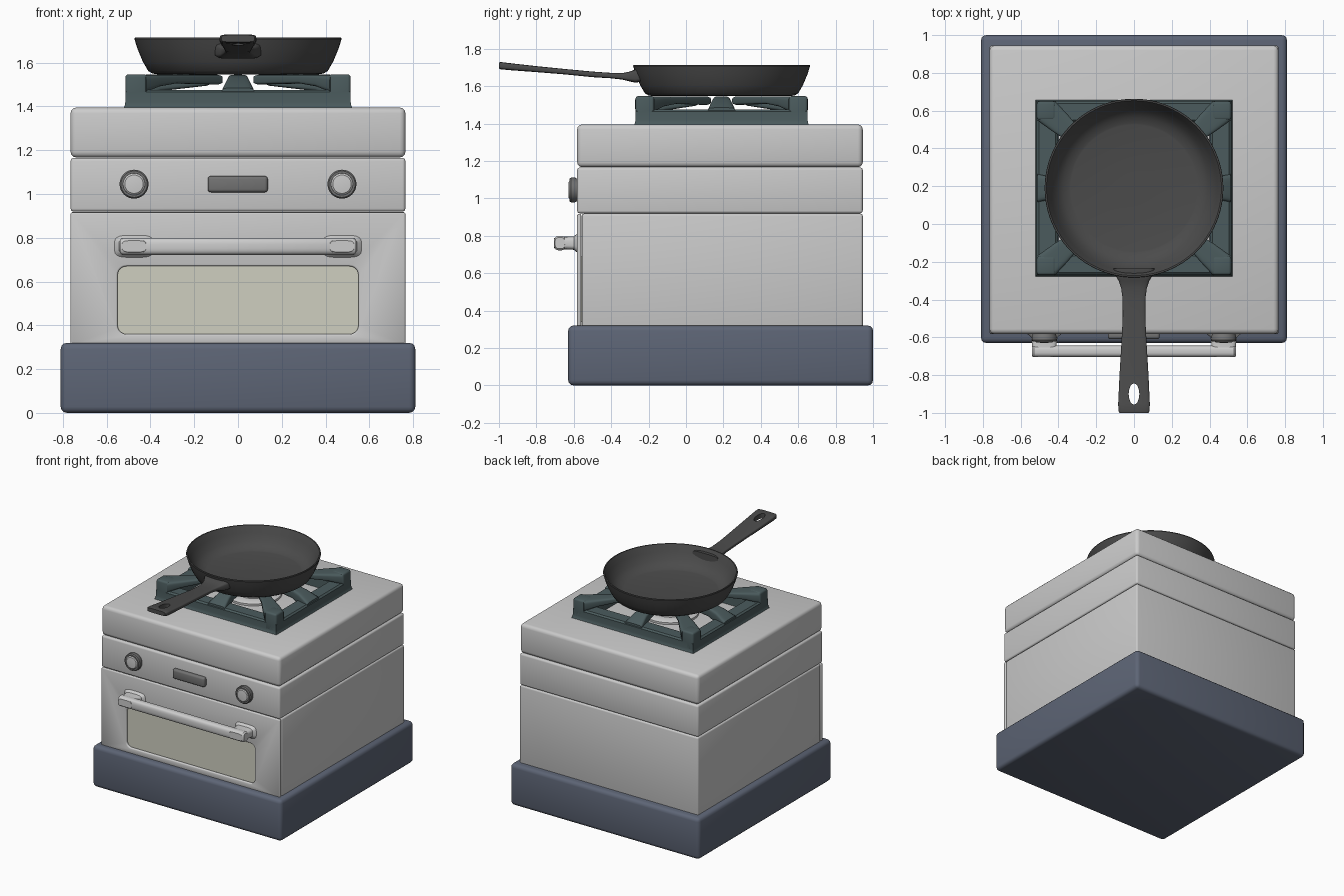
import bpy, bmesh, math
from mathutils import Vector, Matrix

if "Cube" in bpy.data.objects:
    bpy.data.objects.remove(bpy.data.objects["Cube"])


def material(name, rgb):
    m = bpy.data.materials.new(name)
    m.diffuse_color = (*rgb, 1)
    m.use_nodes = True
    m.node_tree.nodes["Principled BSDF"].inputs["Base Color"].default_value = m.diffuse_color
    return m


NAVY = material("navy", (0.11, 0.13, 0.18))
IRON = material("iron_green", (0.07, 0.105, 0.11))
BLACK = material("pan_black", (0.07, 0.07, 0.07))
GLASS = material("window_beige", (0.62, 0.62, 0.53))
DARK = material("dark_grey", (0.17, 0.17, 0.17))


def finish(name, bm, mat=None):
    bmesh.ops.recalc_face_normals(bm, faces=bm.faces)
    me = bpy.data.meshes.new(name)
    bm.to_mesh(me)
    bm.free()
    ob = bpy.data.objects.new(name, me)
    bpy.context.collection.objects.link(ob)
    if mat:
        me.materials.append(mat)
    return ob


def apply(ob, kind, **settings):
    mod = ob.modifiers.new(kind, kind)
    for key, value in settings.items():
        setattr(mod, key, value)
    with bpy.context.temp_override(object=ob, active_object=ob):
        bpy.ops.object.modifier_apply(modifier=mod.name)


def bevel(ob, width, segments=3):
    apply(ob, 'BEVEL', width=width, segments=segments, limit_method='ANGLE')


def cut(ob, cutter):
    cutter.hide_render = True
    apply(ob, 'BOOLEAN', operation='DIFFERENCE', object=cutter, solver='EXACT')
    bpy.data.objects.remove(cutter)


def box(name, x, y, z, width=0.0, mat=None):
    bm = bmesh.new()
    bmesh.ops.create_cube(bm, size=1)
    for v in bm.verts:
        v.co = [lo + (c + 0.5) * (hi - lo) for c, (lo, hi) in zip(v.co, (x, y, z))]
    ob = finish(name, bm, mat)
    if width:
        bevel(ob, width)
    return ob


def skin(name, rings, mat=None, closed=False):
    """Joins equal-length point rings into a surface, capped unless closed."""
    bm = bmesh.new()
    loops = [[bm.verts.new(p) for p in ring] for ring in rings]
    n = len(loops[0])
    pairs = list(zip(loops, loops[1:])) + ([(loops[-1], loops[0])] if closed else [])
    for a, b in pairs:
        for i in range(n):
            bm.faces.new((a[i], a[(i + 1) % n], b[(i + 1) % n], b[i]))
    if not closed:
        bm.faces.new(loops[0])
        bm.faces.new(loops[-1])
    return finish(name, bm, mat)


def arm(name, origin, direction, sections, mat=None, power=5, n=24):
    """Lofts rounded cross-sections (distance, half width, z low, z high)."""
    d = Vector((*direction, 0)).normalized()
    side = Vector((-d.y, d.x, 0))
    rings = []
    for t, hw, lo, hi in sections:
        ring = []
        for i in range(n):
            a = math.tau * (i + 0.5) / n
            c, s = [math.copysign(abs(f) ** (2 / power), f) for f in (math.cos(a), math.sin(a))]
            p = Vector((*origin, 0)) + d * t + side * hw * c
            p.z = (lo + hi) / 2 + s * (hi - lo) / 2
            ring.append(p)
        rings.append(ring)
    return skin(name, rings, mat)


def lathe(name, profile, centre, mat=None, front=False, n=64):
    """Spins (radius, height) points around z, or around -y when front is set."""
    rot = Matrix.Rotation(math.pi / 2, 3, 'X') if front else Matrix.Identity(3)
    rings = [[Vector(centre) + rot @ Vector((r * math.cos(math.tau * i / n),
              r * math.sin(math.tau * i / n), h)) for i in range(n)] for r, h in profile]
    return skin(name, rings, mat)


# Plinth and the three stacked body sections
box("plinth", (-.81, .81), (-.63, 1.0), (0, .32), .028, NAVY)
box("lower_body", (-.765, .765), (-.557, .945), (.3, .918), .012)
box("control_panel", (-.765, .765), (-.582, .945), (.92, 1.165), .014)
box("cooktop", (-.765, .765), (-.582, .945), (1.167, 1.395), .026)

# Oven door with rounded window opening
door = box("oven_door", (-.765, .765), (-.582, -.56), (.31, .916))
cutter = box("window_cutter", (-.55, .55), (-.7, -.5), (.36, .67))
apply(cutter, 'BEVEL', width=.04, segments=6)
cut(door, cutter)
bevel(door, .008)
box("oven_window", (-.58, .58), (-.562, -.55), (.34, .69), 0, GLASS)

# Door handle bar and flared brackets
bar = arm("door_handle_bar", (-.54, -.674), (1, 0),
          [(0, .026, .731, .791), (.01, .031, .722, .8), (1.07, .031, .722, .8),
           (1.08, .026, .731, .791)], power=3)
for s, side in ((-1, "left"), (1, "right")):
    arm(f"{side}_handle_bracket", (s * .475, 0), (0, -1),
        [(.57, .10, .70, .82), (.584, .088, .712, .81), (.60, .07, .725, .797),
         (.64, .065, .727, .795), (.69, .065, .724, .798), (.705, .055, .735, .787)], power=4)
    # Knobs
    c = (s * .475, -.575, 1.045)
    lathe(f"{side}_knob", [(.062, 0), (.062, .012), (.066, .018), (.066, .04), (.06, .048),
                           (.05, .048), (.048, .03)], c, DARK, True, 48)
    lathe(f"{side}_knob_face", [(.05, .02), (.05, .045), (.042, .052), (.02, .054)],
          c, None, True, 48)
display = box("display", (-.138, .136), (-.61, -.57), (1.008, 1.082), .014, DARK)

# Burner
lathe("burner", [(.2, 1.39), (.2, 1.41), (.18, 1.42), (.13, 1.42), (.13, 1.45), (.11, 1.46)],
      (0, .19, 0))

# Pan support: frame, corner blocks and radial arms
HX, HY, CY = .515, .46, .19
profile = [(-.012, 1.385), (-.003, 1.402), (0, 1.42), (0, 1.465), (.012, 1.476),
           (.10, 1.476), (.112, 1.465), (.115, 1.385)]
skin("grate_frame", [[(sx * (HX - i), CY + sy * (HY - i), z)
                      for sx, sy in ((-1, -1), (1, -1), (1, 1), (-1, 1))]
                     for i, z in profile], IRON, closed=True)
for sx in (-1, 1):
    for sy in (-1, 1):
        xs, ys = sorted((sx * HX, sx * (HX - .1))), sorted((CY + sy * HY, CY + sy * (HY - .1)))
        box("grate_corner", xs, ys, (1.39, 1.547), .014, IRON)
        arm("grate_diagonal_arm", (0, CY), (sx * (HX - .05), sy * (HY - .05)),
            [(.12, .03, 1.505, 1.54), (.14, .035, 1.5, 1.545), (.4, .042, 1.505, 1.545),
             (.52, .06, 1.49, 1.545), (.62, .07, 1.46, 1.545)], IRON)
for dx, dy, h in ((1, 0, HX), (-1, 0, HX), (0, 1, HY), (0, -1, HY)):
    arm("grate_side_arm", (0, CY), (dx, dy),
        [(.12, .03, 1.505, 1.54), (.14, .035, 1.495, 1.545), (h - .16, .045, 1.47, 1.545),
         (h - .09, .055, 1.44, 1.53), (h - .004, .075, 1.42, 1.485)], IRON)

# Frying pan
lathe("pan", [(.05, 1.547), (.37, 1.547), (.392, 1.551), (.41, 1.562), (.435, 1.605),
              (.46, 1.665), (.473, 1.708), (.471, 1.714), (.463, 1.714), (.458, 1.705),
              (.44, 1.665), (.41, 1.61), (.375, 1.58), (.343, 1.568), (.335, 1.566),
              (.05, 1.566)], (0, CY, 0), BLACK, n=96)
handle = arm("pan_handle", (0, 0), (0, -1),
             [(.235, .11, 1.625, 1.69), (.27, .10, 1.618, 1.69), (.30, .082, 1.625, 1.678),
              (.34, .068, 1.635, 1.67), (.40, .06, 1.642, 1.671), (.5, .06, 1.648, 1.678),
              (.65, .068, 1.663, 1.692), (.8, .077, 1.675, 1.707), (.95, .084, 1.686, 1.724),
              (.99, .083, 1.69, 1.729), (1.0, .076, 1.695, 1.726)], BLACK)
hole = lathe("hole_cutter", [(.028, 1.6), (.028, 1.8)], (0, 0, 0), n=32)
for v in hole.data.vertices:
    v.co.y = v.co.y * 2 - .9
cut(handle, hole)

# Smooth shading with crisp edges
for ob in bpy.context.scene.objects:
    ob.select_set(True)
    bpy.context.view_layer.objects.active = ob
bpy.ops.object.shade_smooth_by_angle(angle=math.radians(35))
